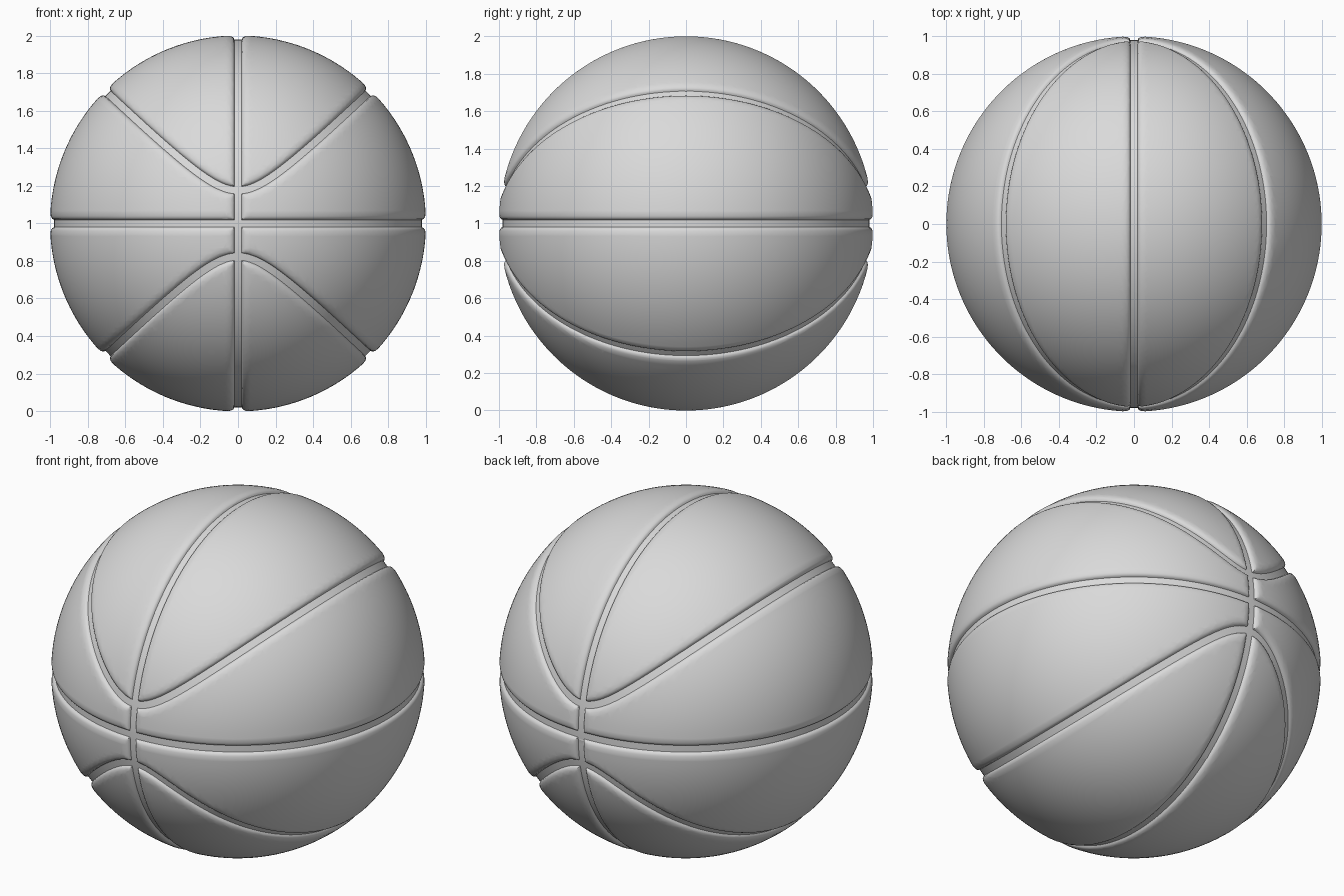
import bpy
import bmesh
from math import sqrt
from mathutils import Vector

cube = bpy.data.objects.get("Cube")
if cube:
    bpy.data.objects.remove(cube, do_unlink=True)

RADIUS, DEPTH = 1.002, 0.022       # ball radius and groove depth
FLOOR, SHOULDER = 0.02, 0.06       # half widths of groove floor and rounded rim
TIP, SPREAD = 0.0324, 0.935        # shape of the curved side grooves


# Signed distances from a point on the unit sphere to each groove centre line
def equator(p):
    return p.z


def meridian(p):
    return p.x


def side_curves(p):
    s = sqrt(TIP + SPREAD * p.x ** 2)
    grad = Vector((-SPREAD * p.x / s, 0, 1 if p.z >= 0 else -1))
    grad -= grad.dot(p) * p
    return (abs(p.z) - s) / max(grad.length, 0.2)


GROOVES = (equator, meridian, side_curves)


# Groove cross-section: flat floor, sharp crease, rounded rim
def surface_radius(p):
    d = min(abs(f(p)) for f in GROOVES)
    t = min(max((d - FLOOR) / (SHOULDER - FLOOR), 0), 1)
    return RADIUS - DEPTH + DEPTH * sqrt(1 - (1 - t) ** 2)


# Cut an edge loop into the sphere along a line at a fixed groove distance
def cut_contour(bm, f, level, value):
    line = [v for v in bm.verts if abs(value[v] - level) < 1e-4]
    on_line = set(line)
    crossing = []
    for e in bm.edges:
        a, b = e.verts
        if (value[a] - level) * (value[b] - level) < 0:
            if a not in on_line and b not in on_line:
                crossing.append(e)
    for e in crossing:
        a, b = e.verts
        lo, hi = a.co.copy(), b.co.copy()
        f_lo, f_hi = value[a] - level, value[b] - level
        for _ in range(4):
            point = lo.lerp(hi, f_lo / (f_lo - f_hi)).normalized()
            f_mid = f(point) - level
            if abs(f_mid) < 1e-6:
                break
            if f_mid * f_lo > 0:
                lo, f_lo = point, f_mid
            else:
                hi, f_hi = point, f_mid
        new = bmesh.utils.edge_split(e, a, 0.5)[1]
        new.co = point
        value[new] = level
        line.append(new)
    bmesh.ops.connect_verts(bm, verts=line)


# Ball: a fine sphere with loops along each groove, then pressed in
bm = bmesh.new()
bmesh.ops.create_icosphere(bm, subdivisions=6, radius=1)
for v in bm.verts:
    v.co.normalize()
for groove in GROOVES:
    value = {v: groove(v.co) for v in bm.verts}
    for step in (0, 0.1, 0.25, 0.5, 1):
        d = FLOOR + step * (SHOULDER - FLOOR)
        for level in (d, -d):
            cut_contour(bm, groove, level, value)
bmesh.ops.remove_doubles(bm, verts=bm.verts[:], dist=0.0005)
for v in bm.verts:
    p = v.co.normalized()
    v.co = p * surface_radius(p) + Vector((0, 0, 1))
bmesh.ops.recalc_face_normals(bm, faces=bm.faces[:])

mesh = bpy.data.meshes.new("grooved_ball")
bm.to_mesh(mesh)
bm.free()
ball = bpy.data.objects.new("grooved_ball", mesh)
bpy.context.collection.objects.link(ball)

# Single grey material
grey = bpy.data.materials.new("light_grey")
grey.use_nodes = True
colour = (0.7, 0.7, 0.7, 1)
grey.diffuse_color = colour
grey.node_tree.nodes["Principled BSDF"].inputs["Base Color"].default_value = colour
mesh.materials.append(grey)

# Smooth panels, crisp groove creases
bpy.ops.object.select_all(action="DESELECT")
ball.select_set(True)
bpy.context.view_layer.objects.active = ball
bpy.ops.object.shade_smooth_by_angle(angle=0.6)
